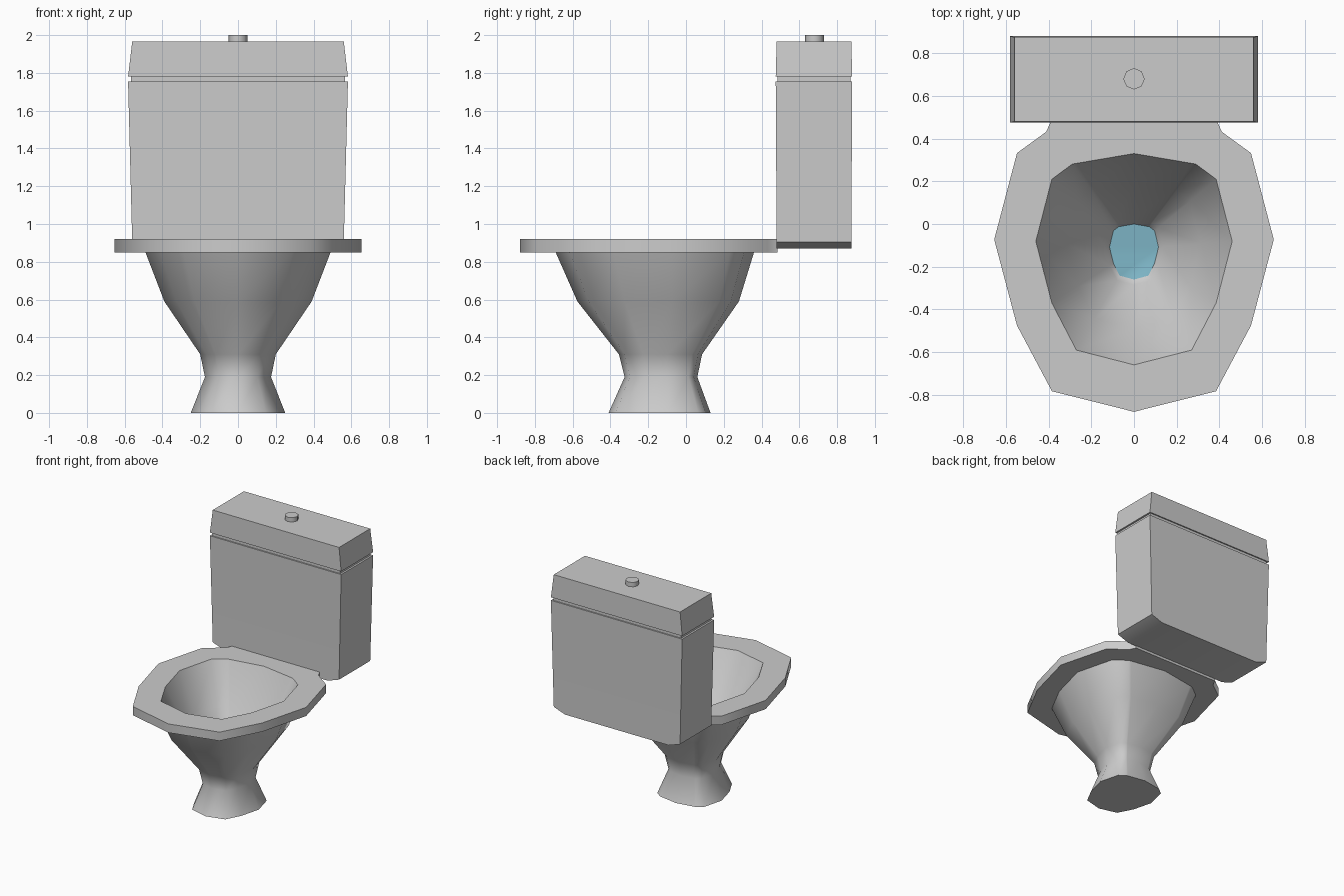
import bpy, bmesh, math

if "Cube" in bpy.data.objects:
    bpy.data.objects.remove(bpy.data.objects["Cube"])


def material(name, rgb):
    m = bpy.data.materials.new(name)
    m.diffuse_color = (*rgb, 1)
    m.use_nodes = True
    m.node_tree.nodes["Principled BSDF"].inputs["Base Color"].default_value = m.diffuse_color
    return m


CERAMIC = material("grey ceramic", (0.6, 0.6, 0.6))
WATER = material("water blue", (0.2, 0.45, 0.55))


def loft(name, rings, mats=(CERAMIC,), angle=30, rule=None):
    """Bridge equal-sized rings of points and cap both ends."""
    bm = bmesh.new()
    loops = [[bm.verts.new(p) for p in r] for r in rings]
    n = len(loops[0])
    for a, b in zip(loops, loops[1:]):
        for i in range(n):
            j = (i + 1) % n
            bm.faces.new((a[i], a[j], b[j], b[i]))
    bm.faces.new(loops[0][::-1])
    bm.faces.new(loops[-1])
    bmesh.ops.recalc_face_normals(bm, faces=bm.faces[:])
    if rule:
        for f in bm.faces:
            f.material_index = rule(f)
    me = bpy.data.meshes.new(name)
    bm.to_mesh(me)
    bm.free()
    for m in mats:
        me.materials.append(m)
    ob = bpy.data.objects.new(name, me)
    bpy.context.collection.objects.link(ob)
    bpy.ops.object.select_all(action='DESELECT')
    ob.select_set(True)
    bpy.context.view_layer.objects.active = ob
    bpy.ops.object.shade_smooth_by_angle(angle=math.radians(angle))
    return ob


# Half plan of the bowl, front to back, mirrored into a full outline
HALF = [(0, -1), (.587, -.86), (.837, -.414), (1, .17), (.837, .757),
        (.63, .9), (.59, .907), (0, 1)]
PLAN = HALF + [(-x, y) for x, y in HALF[-2:0:-1]]


def oval(z, w, front, back, square_back=False):
    c, h = (front + back) / 2, (back - front) / 2
    pts = [(x * w, c + y * h, z) for x, y in PLAN]
    if square_back:  # straight edge where the rim meets the tank
        pts = [(x, .485 if abs(x) < .4 and y > .4 else y, z) for x, y, z in pts]
    return pts


# Pedestal, bowl, rim, basin in one continuous skin; water is the last cap
bowl_rings = [
    oval(0, .25, -.41, .13),
    oval(.19, .175, -.325, .06),
    oval(.31, .2, -.355, .085),
    oval(.59, .39, -.575, .28),
    oval(.85, .49, -.69, .36),
    oval(.85, .655, -.88, .5, True),
    oval(.92, .655, -.88, .5, True),
    oval(.92, .46, -.66, .33),
    oval(.61, .315, -.49, .19),
    oval(.37, .135, -.285, .02),
    oval(.34, .115, -.26, 0),
]
loft("toilet_bowl", bowl_rings, (CERAMIC, WATER), 52,
     lambda f: int(len(f.verts) > 4 and f.calc_center_median().z > .2))


def rect(z, w, y0, y1):
    return [(-w, y0, z), (w, y0, z), (w, y1, z), (-w, y1, z)]


# Tank with chamfered underside, recessed joint, and tapered lid
loft("tank", [rect(.87, .46, .48, .875), rect(.905, .56, .48, .875),
              rect(1.755, .582, .475, .88)])
loft("lid_joint", [rect(1.74, .567, .485, .87), rect(1.79, .567, .485, .87)])
loft("tank_lid", [rect(1.78, .582, .475, .88), rect(1.965, .56, .48, .875)])


# Flush button
def circle(z, r, n=8):
    return [(r * math.cos(2 * math.pi * i / n),
             .68 + r * math.sin(2 * math.pi * i / n), z) for i in range(n)]


loft("flush_button", [circle(1.95, .05), circle(2, .05)], angle=50)
